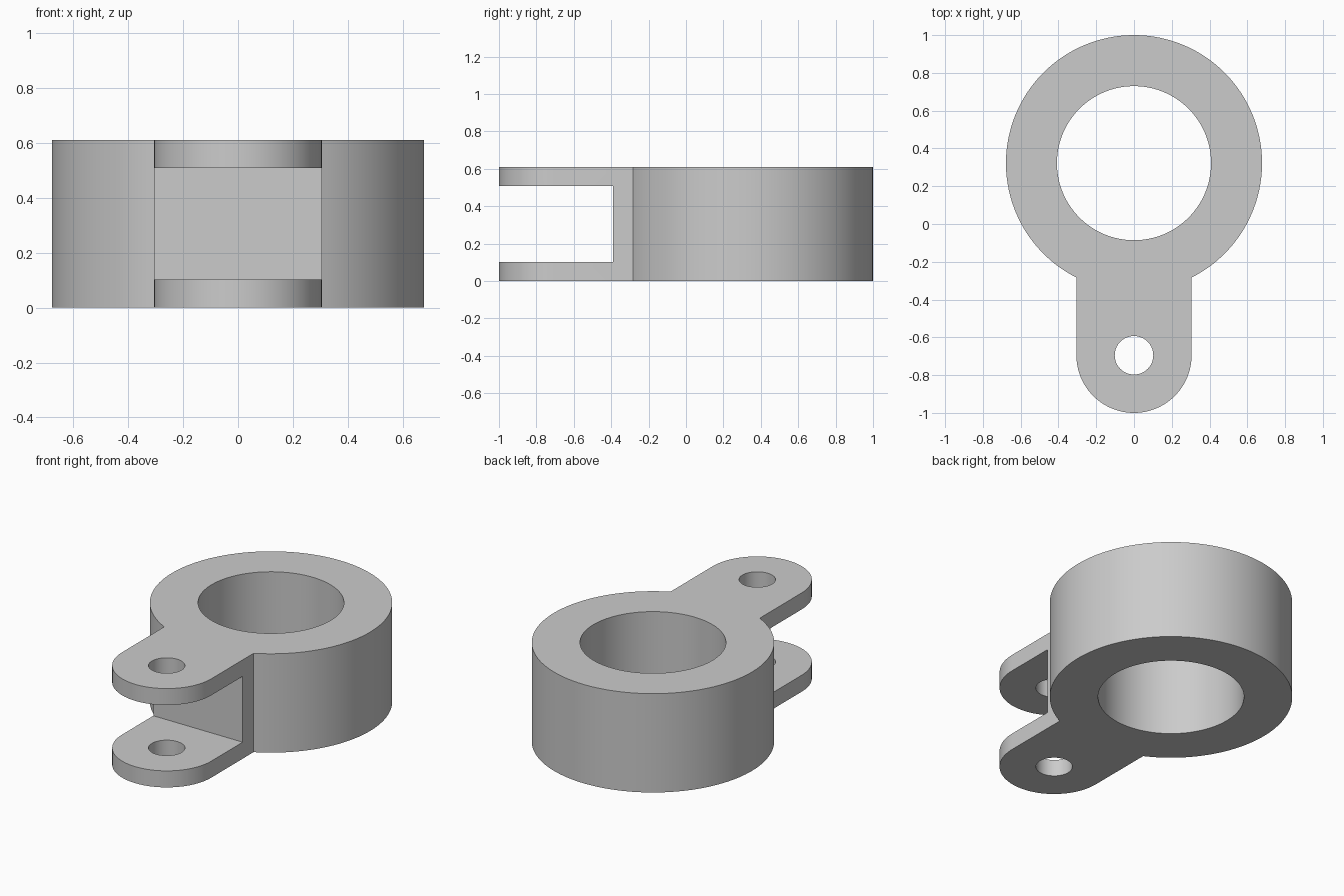
import bpy
import bmesh
from math import pi, sin, cos, asin

RING_Y, RING_R, BORE_R = 0.322, 0.678, 0.408
LUG_Y, LUG_R, PIN_R = -0.695, 0.305, 0.102
HEIGHT, EAR, SLOT_Y = 0.61, 0.102, -0.39

cube = bpy.data.objects.get("Cube")
if cube:
    bpy.data.objects.remove(cube, do_unlink=True)

grey = bpy.data.materials.new("light_grey")
grey.use_nodes = True
colour = (0.6, 0.6, 0.6, 1)
grey.diffuse_color = colour
grey.node_tree.nodes["Principled BSDF"].inputs["Base Color"].default_value = colour


def arc(cy, r, start, end, steps):
    angles = [start + (end - start) * i / steps for i in range(steps + 1)]
    return [(r * cos(a), cy + r * sin(a)) for a in angles]


def prism(name, outline, z0, z1):
    """Extrude a closed outline upwards from z0 to z1."""
    bm = bmesh.new()
    face = bm.faces.new([bm.verts.new((x, y, z0)) for x, y in outline])
    top = bmesh.ops.extrude_face_region(bm, geom=[face])["geom"]
    verts = [v for v in top if isinstance(v, bmesh.types.BMVert)]
    bmesh.ops.translate(bm, verts=verts, vec=(0, 0, z1 - z0))
    bmesh.ops.recalc_face_normals(bm, faces=bm.faces)
    mesh = bpy.data.meshes.new(name)
    bm.to_mesh(mesh)
    bm.free()
    mesh.materials.append(grey)
    obj = bpy.data.objects.new(name, mesh)
    bpy.context.collection.objects.link(obj)
    return obj


# Clamp body: round collar running into a straight lug with a rounded end
join = asin(LUG_R / RING_R)
outline = arc(RING_Y, RING_R, -pi / 2 + join, 3 * pi / 2 - join, 108)
outline += arc(LUG_Y, LUG_R, pi, 2 * pi, 48)
body = prism("clevis_collar", outline, 0, HEIGHT)

# Cutters: collar bore, pin hole, and the slot that splits the lug into two ears
cutters = [
    prism("bore_cutter", arc(RING_Y, BORE_R, 0, 2 * pi, 96)[:-1], -0.1, HEIGHT + 0.1),
    prism("pin_hole_cutter", arc(LUG_Y, PIN_R, 0, 2 * pi, 64)[:-1], -0.1, HEIGHT + 0.1),
    prism("slot_cutter", [(-1, -2), (1, -2), (1, SLOT_Y), (-1, SLOT_Y)], EAR, HEIGHT - EAR),
]
bpy.ops.object.select_all(action="DESELECT")
body.select_set(True)
bpy.context.view_layer.objects.active = body
for cutter in cutters:
    cutter.hide_render = True
    mod = body.modifiers.new(cutter.name, "BOOLEAN")
    mod.operation = "DIFFERENCE"
    mod.solver = "EXACT"
    mod.object = cutter
    bpy.ops.object.modifier_apply(modifier=mod.name)
    bpy.data.objects.remove(cutter, do_unlink=True)

bpy.ops.object.shade_smooth_by_angle(angle=pi / 6)
